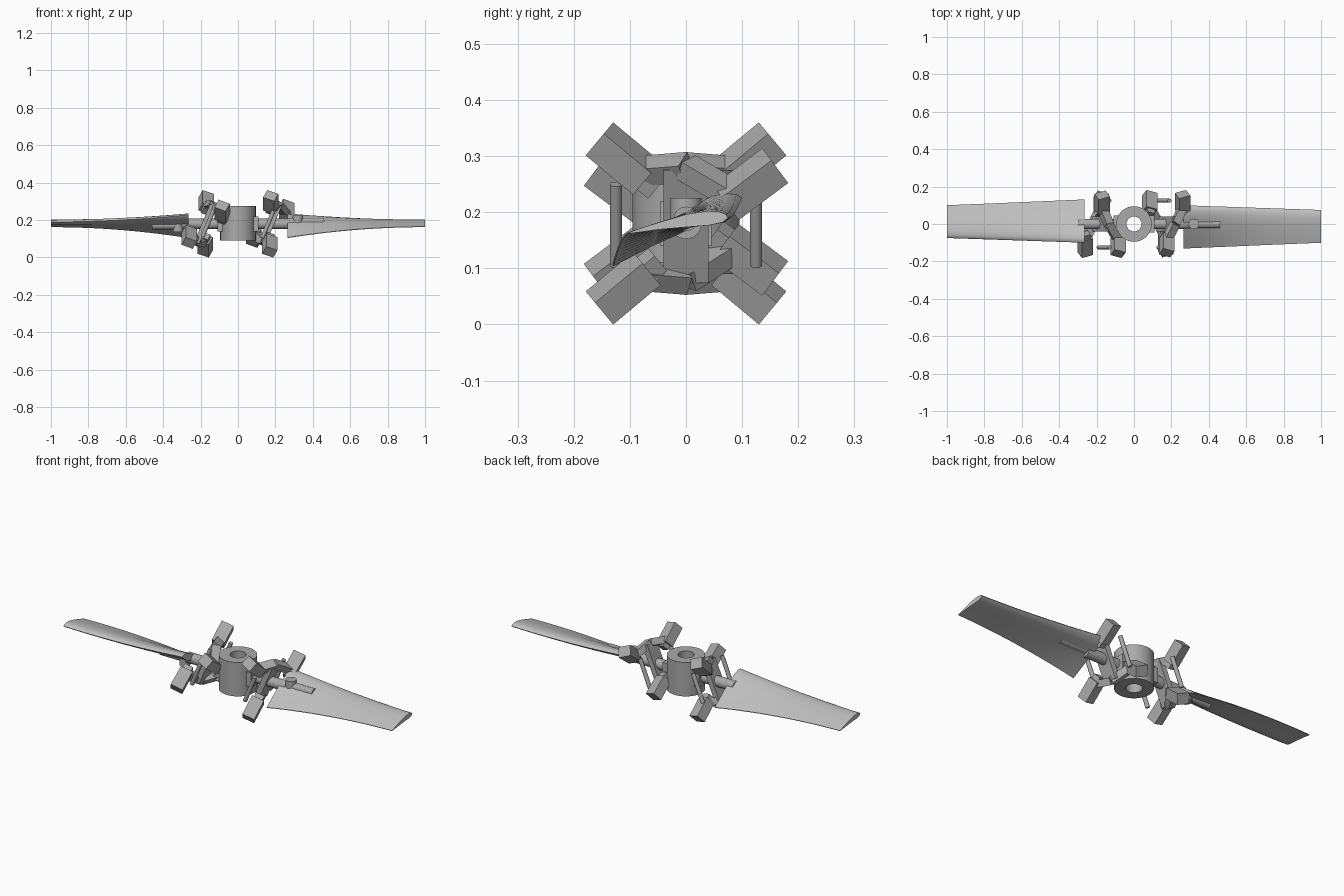
import bpy, bmesh, math
from mathutils import Vector, Matrix

if "Cube" in bpy.data.objects:
    bpy.data.objects.remove(bpy.data.objects["Cube"])

MID = 0.18  # height of the blade axis


def material(name, value):
    m = bpy.data.materials.new(name)
    m.use_nodes = True
    colour = (value, value, value, 1)
    m.diffuse_color = colour
    m.node_tree.nodes["Principled BSDF"].inputs["Base Color"].default_value = colour
    return m


blade_grey = material("light grey", 0.53)
metal_grey = material("mid grey", 0.40)


def finish(name, bm, mat, smooth=False):
    bmesh.ops.recalc_face_normals(bm, faces=bm.faces)
    mesh = bpy.data.meshes.new(name)
    bm.to_mesh(mesh)
    bm.free()
    mesh.materials.append(mat)
    ob = bpy.data.objects.new(name, mesh)
    bpy.context.collection.objects.link(ob)
    if smooth:
        bpy.ops.object.select_all(action="DESELECT")
        ob.select_set(True)
        bpy.context.view_layer.objects.active = ob
        bpy.ops.object.shade_smooth_by_angle(angle=math.radians(35))
    return ob


def frame(centre, along, side=(0.87, 0, -0.5)):
    # local z runs along the part, local x leans with the linkage
    w = Vector(along).normalized()
    u = Vector(side)
    u = (u - w * u.dot(w)).normalized()
    v = w.cross(u)
    return Matrix.Translation(centre) @ Matrix((u, v, w)).transposed().to_4x4()


def box(name, centre, along, size, side=(0.87, 0, -0.5)):
    bm = bmesh.new()
    bmesh.ops.create_cube(bm, size=1)
    bm.transform(frame(centre, along, side) @ Matrix.Diagonal((*size, 1)))
    return finish(name, bm, metal_grey)


def beam(name, p, q, width, depth):
    return box(name, (p + q) / 2, q - p, (width, depth, (q - p).length))


def rod(name, p, q, radius, sides=20):
    bm = bmesh.new()
    bmesh.ops.create_cone(bm, cap_ends=True, segments=sides, radius1=radius,
                          radius2=radius, depth=(q - p).length)
    bm.transform(frame((p + q) / 2, q - p, (0.3, 0.9, 0.2)))
    return finish(name, bm, metal_grey, True)


# Hub: a tube turned around z
bm = bmesh.new()
ring = [bm.verts.new((r, 0, z)) for r, z in
        ((0.04, 0.09), (0.095, 0.09), (0.095, 0.275), (0.04, 0.275))]
edges = [bm.edges.new((ring[i], ring[(i + 1) % 4])) for i in range(4)]
bmesh.ops.spin(bm, geom=ring + edges, axis=(0, 0, 1), cent=(0, 0, 0),
               steps=40, angle=math.tau)
bmesh.ops.remove_doubles(bm, verts=bm.verts, dist=0.0005)
finish("hub", bm, metal_grey, True)

# Blades: lofted aerofoil, twisted towards the root
AEROFOIL = ((0, 0), (0.02, 0.04), (0.08, 0.075), (0.2, 0.1), (0.4, 0.1),
            (0.7, 0.06), (1, 0.01), (1, -0.005), (0.7, -0.01),
            (0.4, -0.03), (0.2, -0.045), (0.06, -0.035))


def blade(name, turn):
    bm = bmesh.new()
    rings = []
    steps = 14
    for i in range(steps + 1):
        t = i / steps
        k = (1 - t) ** 2
        lead = Vector((0, 0.10 - 0.025 * t, 0.19 + 0.038 * k))
        trail = Vector((0, -0.13 + 0.03 * t, 0.163 - 0.058 * k))
        chord = trail - lead
        up = Vector((0, chord.z, -chord.y))
        x = Vector((0.265 + 0.735 * t, 0, 0))
        rings.append([bm.verts.new(x + lead + chord * s + up * h) for s, h in AEROFOIL])
    n = len(AEROFOIL)
    for a, b in zip(rings, rings[1:]):
        for j in range(n):
            bm.faces.new((a[j], a[(j + 1) % n], b[(j + 1) % n], b[j]))
    bm.faces.new(rings[0])
    bm.faces.new(rings[-1])
    bm.transform(Matrix.Rotation(turn, 4, "Z"))
    finish(name, bm, blade_grey, True)


blade("left_blade", 0)
blade("right_blade", math.pi)

# Linkage: the second side is the first reflected through the centre
for s, label in ((1, "right"), (-1, "left")):
    def at(x, y, z):
        return Vector((s * x, s * y, MID + s * z))

    # Weight blocks point outwards around the blade axis
    blocks = {
        "inner_upper": ((-0.085, -0.115, 0.065), (0, -0.8, 0.6)),
        "outer_lower": ((-0.260, -0.115, -0.070), (0, -0.8, -0.6)),
        "far_upper": ((-0.170, 0.112, 0.1155), (0, 0.77, 0.64)),
        "far_lower": ((-0.175, 0.112, -0.1155), (0, 0.77, -0.64)),
    }
    inner = {}
    for key, (pos, way) in blocks.items():
        box(f"{label}_{key}_block", at(*pos), way, (0.065, 0.055, 0.11))
        w = Vector(way).normalized()
        inner[key] = at(*(Vector(pos) - w * 0.035))
        end = at(*(Vector(pos) - w * 0.065))
        box(f"{label}_{key}_collar", end, way, (0.045, 0.038, 0.03))

    # Bars joining the blocks across the axis
    top, low = at(-0.135, 0, 0.1), at(-0.22, 0, -0.1)
    for name, a, m, b in (("upper", "inner_upper", top, "far_upper"),
                          ("lower", "outer_lower", low, "far_lower")):
        beam(f"{label}_{name}_bar_front", inner[a], m, 0.045, 0.036)
        beam(f"{label}_{name}_bar_back", m, inner[b], 0.045, 0.036)

    # Tilted post, side rods and blade shaft
    beam(f"{label}_post", top, low, 0.03, 0.08)
    for y in (-0.125, 0.125):
        side = "front" if y < 0 else "back"
        rod(f"{label}_{side}_rod", at(-0.13, y, 0.075), at(-0.19, y, -0.07), 0.011, 12)
    rod(f"{label}_shaft", at(-0.085, 0, 0), at(-0.30, 0, 0), 0.028)
    rod(f"{label}_blade_pin", at(-0.28, 0, -0.008), at(-0.46, 0, -0.008), 0.022)
    rod(f"{label}_pivot", at(-0.32, 0, 0.0), at(-0.32, 0, -0.045), 0.028)
    box(f"{label}_hub_lug", at(-0.095, 0, 0), (0, 0, 1), (0.03, 0.09, 0.08), (1, 0, 0))
